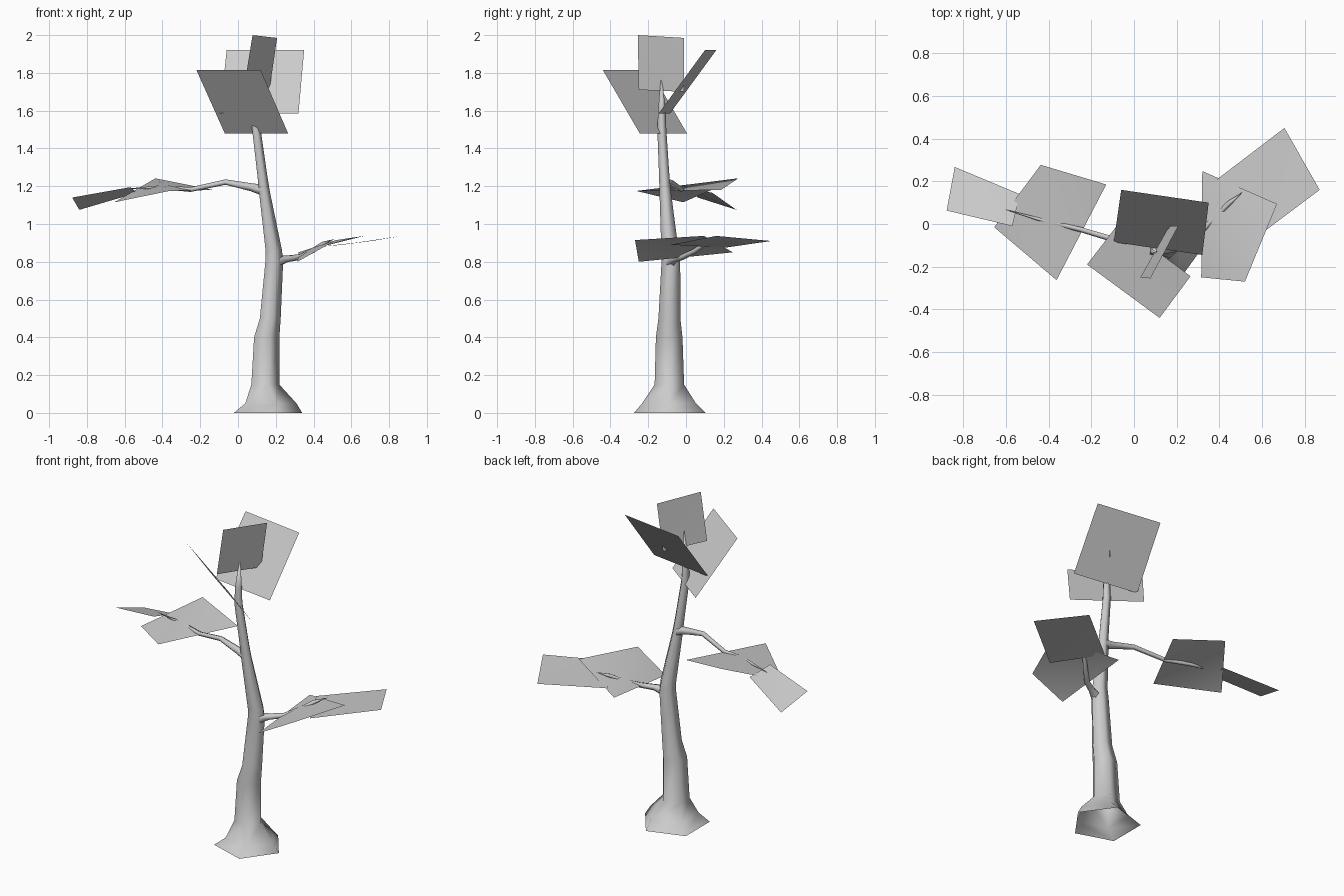
import bpy, math
from mathutils import Vector

if "Cube" in bpy.data.objects:
    bpy.data.objects.remove(bpy.data.objects["Cube"])


def make_object(name, verts, faces, smooth):
    mesh = bpy.data.meshes.new(name)
    mesh.from_pydata(verts, [], faces)
    for p in mesh.polygons:
        p.use_smooth = smooth
    mesh.update()
    ob = bpy.data.objects.new(name, mesh)
    bpy.context.collection.objects.link(ob)
    return ob


def loft(name, path, sides=5, horizontal=False):
    """Five-sided tube along (x, y, z, radius) stations, closed to a tip."""
    pts = [Vector(p[:3]) for p in path]
    verts, faces = [], []
    for i, (x, y, z, r) in enumerate(path[:-1]):
        if horizontal:
            t = (pts[i + 1] - pts[max(i - 1, 0)]).normalized()
            u = Vector((0, 0, 1)).cross(t).normalized()
            v = t.cross(u)
        else:
            u, v = Vector((1, 0, 0)), Vector((0, 1, 0))
        for k in range(sides):
            a = 2 * math.pi * k / sides
            verts.append(pts[i] + r * (math.cos(a) * u + math.sin(a) * v))
        if i:
            b = i * sides
            for k in range(sides):
                n = (k + 1) % sides
                faces.append((b - sides + k, b - sides + n, b + n, b + k))
    tip = len(verts)
    verts.append(pts[-1])
    b = tip - sides
    faces += [(b + k, b + (k + 1) % sides, tip) for k in range(sides)]
    return make_object(name, verts, faces, True)


def leaf(name, *corners):
    """Single-sheet leaf card, creased along its first diagonal."""
    return make_object(name, corners, [(0, 1, 2), (0, 2, 3)], True)


# Trunk with flared, open base
loft("trunk", [
    (.14, -.085, 0, .2), (.16, -.09, .05, .15), (.137, -.088, .15, .082),
    (.145, -.089, .4, .074), (.165, -.088, .5, .061), (.187, -.08, .8, .052),
    (.185, -.085, .86, .048), (.137, -.11, 1.17, .032), (.127, -.115, 1.25, .029),
    (.095, -.128, 1.5, .025), (.095, -.128, 1.6, .021), (.105, -.13, 1.81, 0)])

# Side branches
loft("left_branch", [
    (.13, -.11, 1.18, .03), (.07, -.105, 1.195, .022), (-.065, -.08, 1.222, .015),
    (-.25, -.025, 1.182, .013), (-.4, .01, 1.195, .011), (-.61, .07, 1.185, 0)],
    horizontal=True)
loft("right_branch", [
    (.2, -.085, .8, .035), (.26, -.06, .815, .019), (.33, -.02, .825, .016),
    (.4, .05, .86, .014), (.45, .1, .895, .012), (.51, .15, .92, 0)],
    horizontal=True)

# Crown leaves
leaf("crown_leaf_back", (-.06, .16, 1.92), (.35, .10, 1.92),
     (.32, -.145, 1.585), (-.095, -.085, 1.585))
leaf("crown_leaf_front", (.12, -.44, 1.815), (-.22, -.19, 1.815),
     (-.07, .005, 1.48), (.265, -.245, 1.48))
leaf("crown_leaf_top", (.077, -.255, 2.0), (.207, -.01, 1.985),
     (.165, -.01, 1.70), (.03, -.25, 1.71))

# Left branch leaves
leaf("left_leaf_inner", (-.437, .277, 1.242), (-.655, -.015, 1.115),
     (-.363, -.263, 1.175), (-.13, .185, 1.18))
leaf("left_leaf_outer", (-.84, .267, 1.075), (-.878, .063, 1.14),
     (-.57, -.01, 1.195), (-.535, .14, 1.165))

# Right branch leaves
leaf("right_leaf_inner", (.32, .248, .85), (.315, -.25, .80),
     (.52, -.27, .915), (.67, .094, .937))
leaf("right_leaf_outer", (.705, .45, .91), (.39, .21, .875),
     (.55, -.08, .89), (.87, .16, .937))
